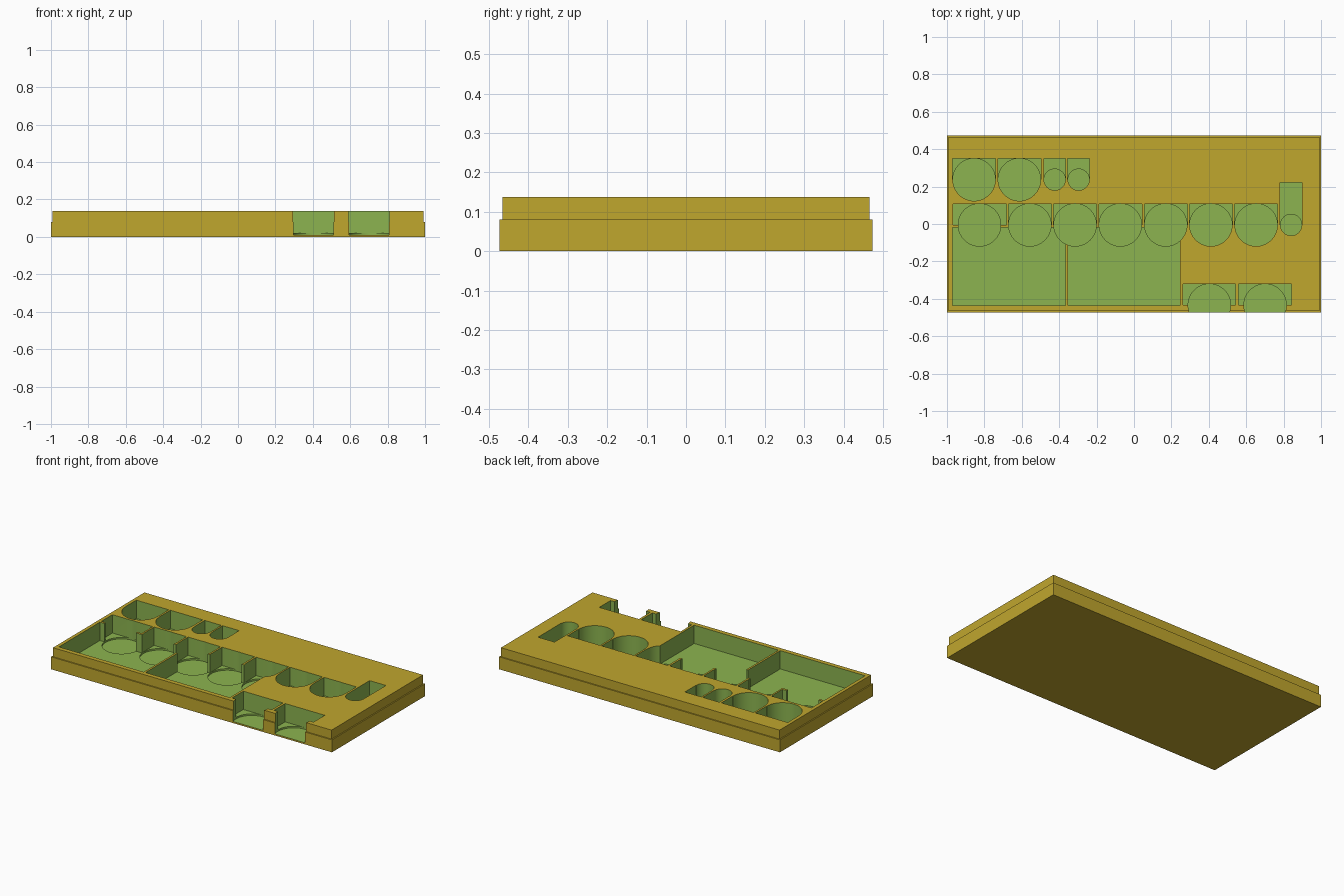
import bpy, bmesh

cube = bpy.data.objects.get("Cube")
if cube:
    bpy.data.objects.remove(cube, do_unlink=True)


def material(name, colour):
    m = bpy.data.materials.new(name)
    m.use_nodes = True
    m.diffuse_color = colour
    m.node_tree.nodes["Principled BSDF"].inputs["Base Color"].default_value = colour
    return m


gold = material("gold", (0.53, 0.385, 0.027, 1))
green = material("pocket green", (0.262, 0.456, 0.08, 1))

TOP, STEP, RECT_FLOOR, ROUND_FLOOR = 0.138, 0.08, 0.02, 0.01
ABOVE = TOP + 0.1


def make_object(name, bm, slot):
    for f in bm.faces:
        f.material_index = slot
    bmesh.ops.recalc_face_normals(bm, faces=bm.faces[:])
    mesh = bpy.data.meshes.new(name)
    bm.to_mesh(mesh)
    bm.free()
    mesh.materials.append(gold)
    mesh.materials.append(green)
    ob = bpy.data.objects.new(name, mesh)
    bpy.context.collection.objects.link(ob)
    return ob


def box(x0, x1, y0, y1, z0, z1):
    bm = bmesh.new()
    bmesh.ops.create_cube(bm, size=1)
    for v in bm.verts:
        v.co = ((x0 + x1) / 2 + v.co.x * (x1 - x0),
                (y0 + y1) / 2 + v.co.y * (y1 - y0),
                (z0 + z1) / 2 + v.co.z * (z1 - z0))
    return bm


# Tray body: wide base with a stepped-in upper block
bm = box(-1, 1, -0.473, 0.473, 0, STEP)
top = max(bm.faces, key=lambda f: f.calc_center_median().z)
bmesh.ops.inset_region(bm, faces=[top], thickness=0.011)
lid = bmesh.ops.extrude_face_region(bm, geom=[top])["geom"]
bmesh.ops.translate(bm, vec=(0, 0, TOP - STEP),
                    verts=[g for g in lid if isinstance(g, bmesh.types.BMVert)])
if top.is_valid:
    bmesh.ops.delete(bm, geom=[top], context="FACES_ONLY")
tray = make_object("tray", bm, 0)


def cut(bm):
    cutter = make_object("pocket_cutter", bm, 1)
    cutter.hide_render = True
    mod = tray.modifiers.new("pocket", "BOOLEAN")
    mod.operation = "DIFFERENCE"
    mod.solver = "EXACT"
    mod.object = cutter
    bpy.context.view_layer.objects.active = tray
    bpy.ops.object.modifier_apply(modifier=mod.name)
    bpy.data.objects.remove(cutter, do_unlink=True)


def rect_pocket(x0, x1, y0, y1):
    cut(box(x0, x1, y0, y1, RECT_FLOOR, ABOVE))


def round_pocket(x, y, r):
    bm = bmesh.new()
    bmesh.ops.create_cone(bm, cap_ends=True, segments=64, radius1=r, radius2=r,
                          depth=ABOVE - ROUND_FLOOR)
    bmesh.ops.translate(bm, verts=bm.verts[:], vec=(x, y, (ABOVE + ROUND_FLOOR) / 2))
    cut(bm)


def token_pocket(x, y, back, half, r):
    rect_pocket(x - half, x + half, y, back)
    round_pocket(x, y, r)


BIG, SMALL = 0.1135, 0.057

# Two large card pockets
rect_pocket(-0.97, -0.366, -0.436, -0.02)
rect_pocket(-0.353, 0.247, -0.436, -0.02)

# Back row of token pockets
for x, r in ((-0.855, BIG), (-0.613, BIG), (-0.424, SMALL), (-0.296, SMALL)):
    token_pocket(x, 0.237, 0.351, r + 0.0015, r)

# Middle row: one wide, six standard, one narrow and long
token_pocket(-0.826, -0.005, 0.107, 0.143, BIG)
for x in (-0.557, -0.315, -0.073, 0.17, 0.411, 0.653):
    token_pocket(x, -0.005, 0.107, BIG + 0.0015, BIG)
token_pocket(0.84, -0.005, 0.222, SMALL + 0.0015, SMALL)

# Front pockets with finger notches open through the front edge
for x in (0.403, 0.701):
    token_pocket(x, -0.434, -0.32, 0.141, BIG)

# Smooth the round walls, keep the edges sharp
bpy.ops.object.select_all(action="DESELECT")
tray.select_set(True)
bpy.context.view_layer.objects.active = tray
bpy.ops.object.shade_smooth_by_angle()
